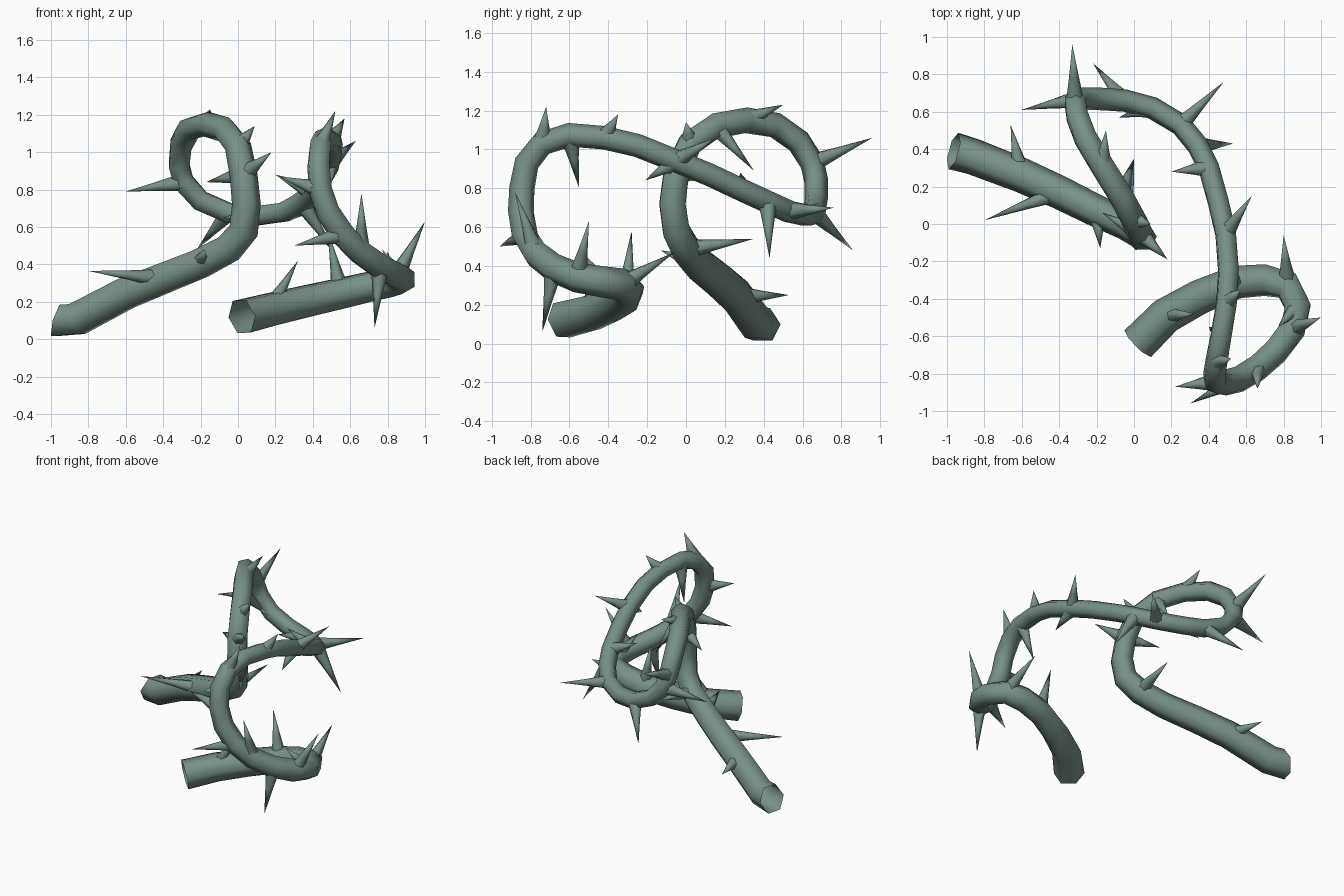
import bpy, bmesh, math
from mathutils import Vector

if "Cube" in bpy.data.objects:
    bpy.data.objects.remove(bpy.data.objects["Cube"])

mat = bpy.data.materials.new("grey green bark")
mat.diffuse_color = (0.19, 0.28, 0.25, 1)
mat.use_nodes = True
mat.node_tree.nodes["Principled BSDF"].inputs["Base Color"].default_value = mat.diffuse_color

# Centre line of the vine
PATH = [Vector(p) for p in [
    (-.965, .39, .10), (-.86, .36, .108), (-.6, .26, .245), (-.4, .17, .325), (-.2, .07, .405),
    (-.05, .0, .485), (.03, -.05, .58), (.045, -.07, .72), (.03, -.05, .88), (0, .02, 1.03),
    (-.07, .15, 1.12), (-.17, .31, 1.15), (-.26, .46, 1.125), (-.305, .58, 1.04),
    (-.315, .65, .93), (-.29, .67, .84), (-.2, .67, .74), (-.05, .66, .675),
    (.1, .62, .66), (.25, .53, .68), (.34, .42, .73), (.40, .3, .785), (.45, .12, .87),
    (.49, -.05, .94), (.505, -.25, 1.02), (.495, -.42, 1.06), (.465, -.6, 1.075),
    (.44, -.74, 1.03), (.43, -.82, .93), (.44, -.845, .8), (.48, -.85, .68),
    (.56, -.83, .56), (.66, -.77, .46), (.76, -.68, .39), (.85, -.56, .34),
    (.875, -.44, .32), (.82, -.33, .305), (.7, -.3, .28), (.55, -.31, .245),
    (.35, -.39, .2), (.17, -.49, .158), (.02, -.64, .12)]]

# Thorns: path point, then tip
THORNS = [
    (3, -.8, .02, .365), (2, -.66, .53, .25), (4, -.18, -.13, .48), (5, 0, .35, .54),
    (8, .18, -.19, 1.0), (10, 0, .35, .89), (9, .09, 0, 1.14), (8, -.17, .06, .84),
    (11, -.15, .5, 1.23), (15, -.6, .61, .79), (14, -.33, .96, 1.06), (17, -.22, .86, .48),
    (18, -.08, .57, .65), (19, .48, .76, .7), (20, .53, .43, .44), (21, .2, .28, .88),
    (23, .63, .15, 1.06), (23, .5, -.21, .84), (25, .57, -.35, 1.18), (26, .4, -.55, .8),
    (27, .52, -.72, 1.22), (29, .22, -.87, .87), (31, .3, -.96, .5), (32, .66, -.88, .78),
    (33, .73, -.74, .06), (34, 1.0, -.5, .63), (36, .8, -.06, .47), (38, .48, -.28, .58),
    (40, .32, -.48, .42), (35, .77, -.55, .48)]


def radius(i):
    t = abs(2 * i / (len(PATH) - 1) - 1)
    return .056 + .04 * t * t


def finish(bm, name, angle):
    bmesh.ops.recalc_face_normals(bm, faces=bm.faces)
    me = bpy.data.meshes.new(name)
    bm.to_mesh(me)
    bm.free()
    me.materials.append(mat)
    ob = bpy.data.objects.new(name, me)
    bpy.context.collection.objects.link(ob)
    bpy.ops.object.select_all(action='DESELECT')
    ob.select_set(True)
    bpy.context.view_layer.objects.active = ob
    bpy.ops.object.shade_smooth_by_angle(angle=math.radians(angle))
    return ob


# Six-sided open tube swept along the path, thicker at both ends
bm = bmesh.new()
rings = []
side = Vector((0, 0, 1))
last = len(PATH) - 1
for i, p in enumerate(PATH):
    tan = (PATH[min(i + 1, last)] - PATH[max(i - 1, 0)]).normalized()
    if i == 0:
        tan = Vector((.93, -.25, -.27)).normalized()
    side = (side - tan * side.dot(tan)).normalized()
    up = tan.cross(side)
    ring = []
    for k in range(6):
        a = math.tau * (k + .5) / 6
        ring.append(bm.verts.new(p + radius(i) * 1.05 * (side * math.cos(a) + up * math.sin(a))))
    rings.append(ring)
for a, b in zip(rings, rings[1:]):
    for k in range(6):
        n = (k + 1) % 6
        bm.faces.new((a[k], a[n], b[n], b[k]))
finish(bm, "vine_stem", 65)

# Slim pointed thorns growing out of the stem
bm = bmesh.new()
for i, *tip in THORNS:
    tip = Vector(tip)
    d = (tip - PATH[i]).normalized()
    base = PATH[i] + d * radius(i) * .5
    u = d.orthogonal().normalized()
    v = d.cross(u)
    top = bm.verts.new(tip)
    rows = []
    for f, r in ((0, .046), (.4, .026)):
        c = base.lerp(tip, f)
        rows.append([bm.verts.new(c + r * (u * math.cos(math.tau * k / 6) + v * math.sin(math.tau * k / 6)))
                     for k in range(6)])
    for k in range(6):
        n = (k + 1) % 6
        bm.faces.new((rows[0][k], rows[0][n], rows[1][n], rows[1][k]))
        bm.faces.new((rows[1][k], rows[1][n], top))
finish(bm, "thorns", 65)
